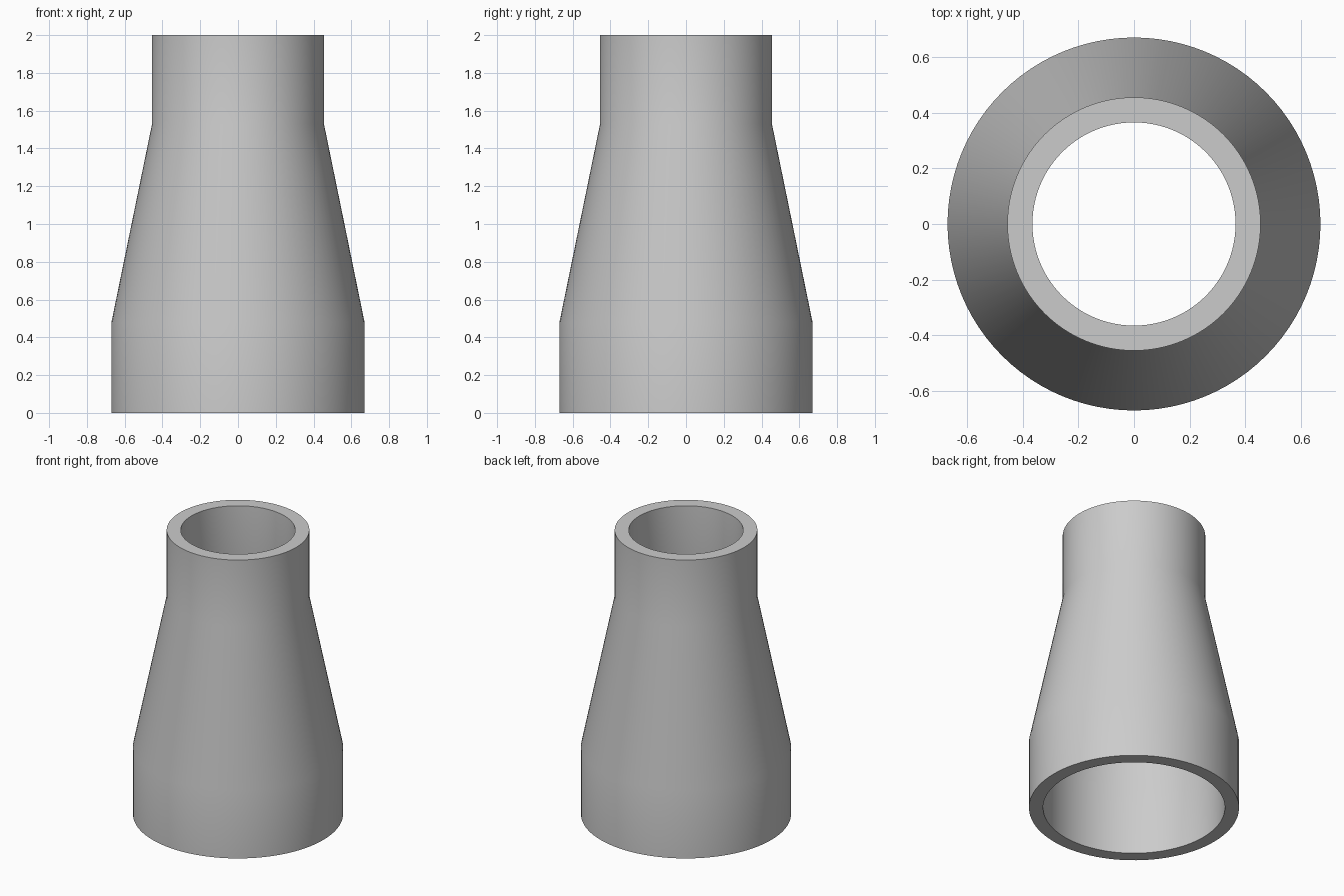
import bpy
import bmesh
import math
from mathutils import Vector

cube = bpy.data.objects.get("Cube")
if cube:
    bpy.data.objects.remove(cube, do_unlink=True)

SEGMENTS = 96
WALL = 0.09
# Outer wall as (radius, height), from the wide end to the narrow end
OUTER = [(0.67, 0.0), (0.67, 0.48), (0.455, 1.53), (0.455, 2.0)]

# Plain grey metal
grey = bpy.data.materials.new("grey_metal")
grey.use_nodes = True
colour = (0.6, 0.6, 0.6, 1.0)
grey.diffuse_color = colour
grey.node_tree.nodes["Principled BSDF"].inputs["Base Color"].default_value = colour

# Closed wall section: up the outside, down the inside
inner = [(r - WALL, z) for r, z in reversed(OUTER)]
section = OUTER + inner

# Revolve the section into a hollow reducer
bm = bmesh.new()
verts = [bm.verts.new((r, 0, z)) for r, z in section]
edges = [bm.edges.new((a, b)) for a, b in zip(verts, verts[1:] + verts[:1])]
bmesh.ops.spin(bm, geom=verts + edges, cent=Vector((0, 0, 0)), axis=Vector((0, 0, 1)),
               angle=math.tau, steps=SEGMENTS, use_merge=True)
bmesh.ops.remove_doubles(bm, verts=bm.verts[:], dist=0.0001)
bmesh.ops.recalc_face_normals(bm, faces=bm.faces[:])

mesh = bpy.data.meshes.new("pipe_reducer")
bm.to_mesh(mesh)
bm.free()
mesh.materials.append(grey)
reducer = bpy.data.objects.new("pipe_reducer", mesh)
bpy.context.collection.objects.link(reducer)

# Smooth walls with crisp rims
bpy.ops.object.select_all(action="DESELECT")
reducer.select_set(True)
bpy.context.view_layer.objects.active = reducer
bpy.ops.object.shade_smooth_by_angle(angle=math.radians(30))
